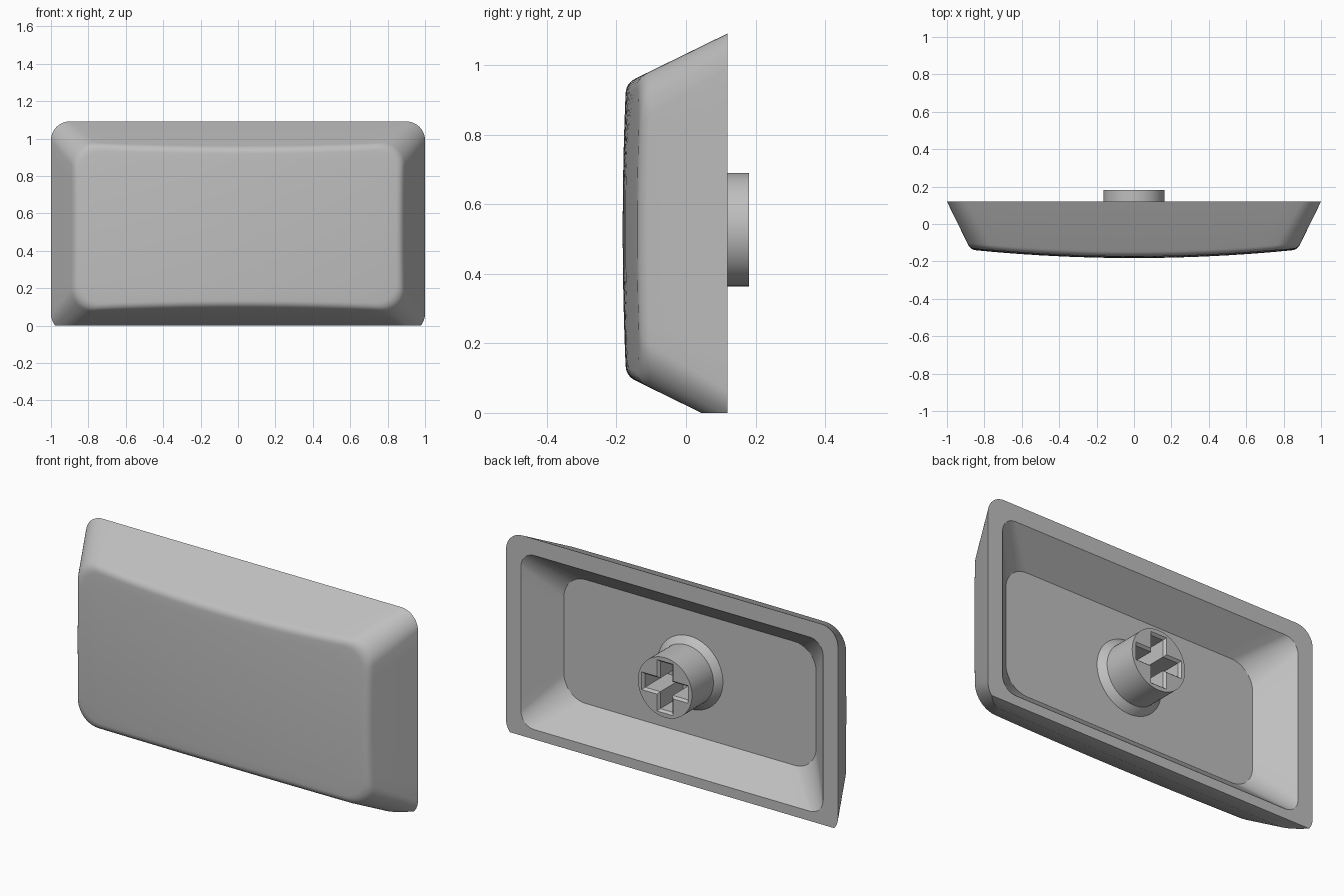
import bpy, bmesh, math

cube = bpy.data.objects.get("Cube")
if cube:
    bpy.data.objects.remove(cube, do_unlink=True)

ZC = 0.527          # height of the centre line
BACK = 0.12         # y of the rim
FLOOR = -0.035      # y of the cavity floor

grey = bpy.data.materials.new("light_grey_plastic")
grey.use_nodes = True
colour = (0.52, 0.52, 0.52, 1)
grey.diffuse_color = colour
grey.node_tree.nodes["Principled BSDF"].inputs["Base Color"].default_value = colour


def outline(hx, hz, r, arc=10, long=20, short=10):
    """Rounded rectangle as (x, z) points, with points along the straight sides."""
    pts = []
    corners = [(1, 1), (-1, 1), (-1, -1), (1, -1)]
    arcs = []
    for k, (sx, sz) in enumerate(corners):
        cx, cz = sx * (hx - r), sz * (hz - r)
        angles = [(k + i / arc) * math.pi / 2 for i in range(arc + 1)]
        arcs.append([(cx + r * math.cos(a), cz + r * math.sin(a)) for a in angles])
    for k in range(4):
        pts += arcs[k]
        (ax, az), (bx, bz) = arcs[k][-1], arcs[(k + 1) % 4][0]
        n = short if k % 2 else long
        pts += [(ax + (bx - ax) * i / n, az + (bz - az) * i / n) for i in range(1, n)]
    return pts


def flat_ring(pts, y):
    return [(x, y, z) for x, z in pts]


def add_ring(bm, pts):
    return [bm.verts.new((x, y, z + ZC)) for x, y, z in pts]


def bridge(bm, a, b):
    n = len(a)
    for i in range(n):
        j = (i + 1) % n
        bm.faces.new((a[i], a[j], b[j], b[i]))


def loft(bm, rings):
    loops = [add_ring(bm, r) for r in rings]
    for a, b in zip(loops, loops[1:]):
        bridge(bm, a, b)
    return loops


def finish(bm, name):
    bmesh.ops.recalc_face_normals(bm, faces=bm.faces[:])
    mesh = bpy.data.meshes.new(name)
    bm.to_mesh(mesh)
    bm.free()
    obj = bpy.data.objects.new(name, mesh)
    mesh.materials.append(grey)
    bpy.context.collection.objects.link(obj)
    bpy.ops.object.select_all(action='DESELECT')
    obj.select_set(True)
    bpy.context.view_layer.objects.active = obj
    bpy.ops.object.shade_smooth_by_angle(angle=math.radians(30))
    return obj


def dome(x, z):
    """Gently convex front face."""
    return -0.182 + 0.045 * (x / 0.88) ** 2 + 0.01 * (z / 0.43) ** 2


# Tapered wall between the rim outline and the front outline
rim = outline(1.0, 0.564, 0.1)
front = outline(0.863, 0.427, 0.13)


def wall_point(i, u):
    (ax, az), (bx, bz) = rim[i], front[i]
    return (ax + (bx - ax) * u, BACK - 0.28 * u, az + (bz - az) * u)


# Where the wall meets the dome, rounded by a small curve
low, edge, high = [], [], []
for i in range(len(rim)):
    u = 1.0
    for _ in range(12):
        x, y, z = wall_point(i, u)
        u = (BACK - dome(x, z)) / 0.28
    low.append(wall_point(i, u - 0.1))
    edge.append(wall_point(i, u))
    x, y, z = edge[-1]
    x, z = x * 0.966, z * 0.93
    high.append((x, dome(x, z), z))


def fillet(t):
    w = ((1 - t) ** 2, 2 * t * (1 - t), t * t)
    return [tuple(w[0] * a + w[1] * b + w[2] * c for a, b, c in zip(p, q, r))
            for p, q, r in zip(low, edge, high)]


def dome_ring(s):
    return [(x * s, dome(x * s, z * s), z * s) for x, _, z in high]


# Body: cavity floor, cavity wall, rim, outer wall, fillet, front face
bm = bmesh.new()
rings = [flat_ring(outline(0.76, 0.337, 0.13), FLOOR),
         flat_ring(outline(0.91, 0.474, 0.08), BACK),
         flat_ring(rim, BACK)]
rings += [fillet(k / 6) for k in range(7)]
rings += [dome_ring(s / 10) for s in range(9, 0, -1)]
loops = loft(bm, rings)
bm.faces.new(loops[0])
tip = bm.verts.new((0, dome(0, 0), ZC))
last = loops[-1]
for i in range(len(last)):
    bm.faces.new((last[i], last[(i + 1) % len(last)], tip))

# Trim the lower edge flat
cut = bmesh.ops.bisect_plane(bm, geom=bm.verts[:] + bm.edges[:] + bm.faces[:], dist=1e-6,
                             plane_co=(0, 0, 0), plane_no=(0, 0, 1), clear_inner=True)
open_edges = [e for e in bm.edges if e.is_boundary]
bmesh.ops.contextual_create(bm, geom=open_edges)
finish(bm, "keycap_shell")


# Stem: flared foot, round post and a chamfered cross socket
def circle(r, n=64):
    return [(r * math.cos(2 * math.pi * i / n), r * math.sin(2 * math.pi * i / n))
            for i in range(n)]


def cross(arm, half):
    quarter = [(arm, -half), (arm, half), (half, half)]
    pts = []
    for _ in range(4):
        pts += quarter
        quarter = [(-z, x) for x, z in quarter]
    return pts


END = 0.181
bm = bmesh.new()
post = loft(bm, [flat_ring(circle(0.2), FLOOR - 0.005), flat_ring(circle(0.198), FLOOR),
                 flat_ring(circle(0.163), -0.003), flat_ring(circle(0.163), END)])
bm.faces.new(post[0])
socket = loft(bm, [flat_ring(cross(0.14, 0.048), END),
                   flat_ring(cross(0.129, 0.037), END - 0.013),
                   flat_ring(cross(0.129, 0.037), FLOOR + 0.01)])
bm.faces.new(socket[-1])
end_edges = [e for e in bm.edges if e.is_boundary]
bmesh.ops.triangle_fill(bm, edges=end_edges, use_beauty=True, normal=(0, 1, 0))
finish(bm, "stem")
